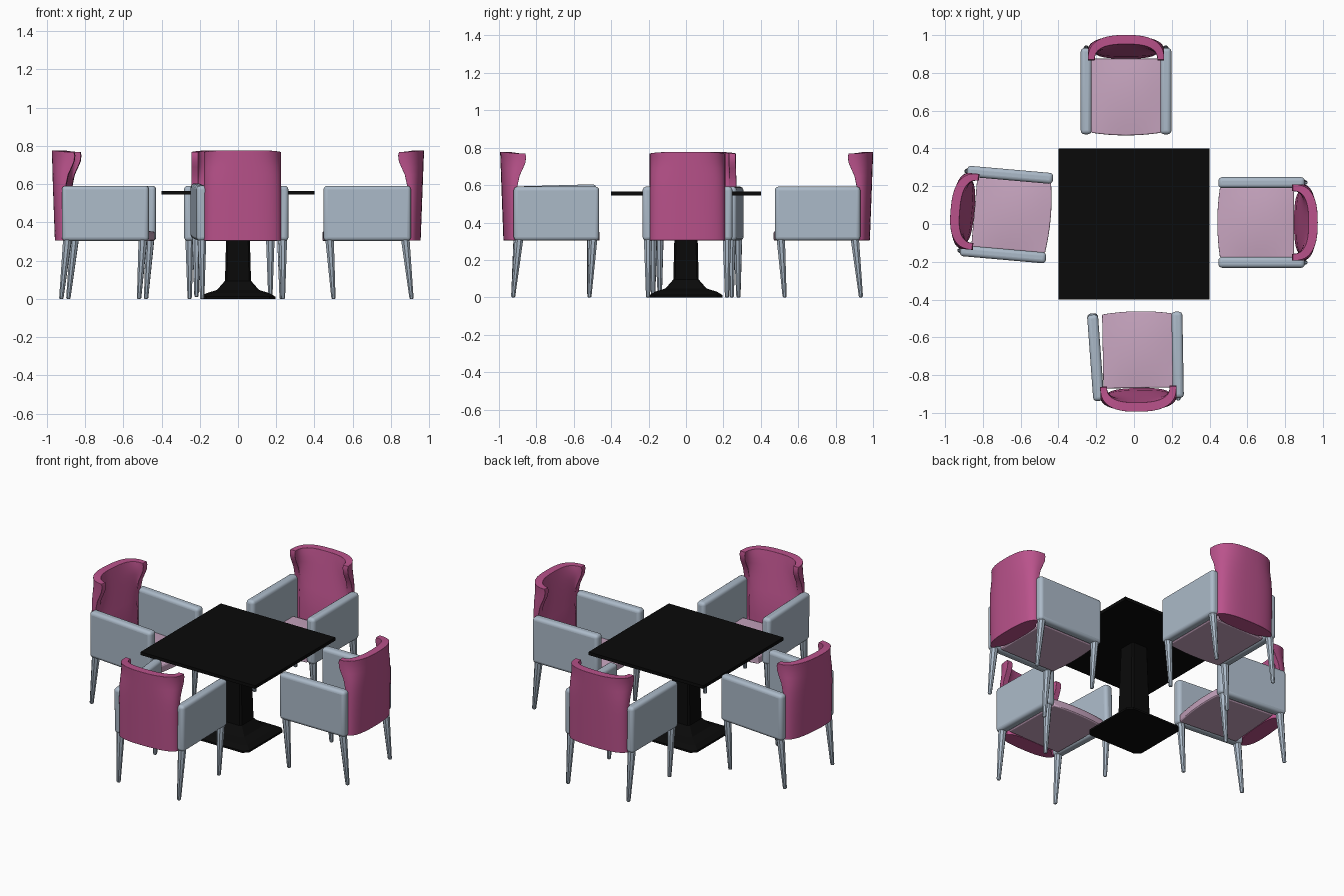
import bpy, bmesh
from math import sin, cos, pi, radians
from mathutils import Matrix, Vector

cube = bpy.data.objects.get("Cube")
if cube:
    bpy.data.objects.remove(cube)


def material(name, rgb):
    m = bpy.data.materials.new(name)
    m.use_nodes = True
    m.diffuse_color = (*rgb, 1)
    bsdf = m.node_tree.nodes["Principled BSDF"]
    bsdf.inputs["Base Color"].default_value = (*rgb, 1)
    bsdf.inputs["Roughness"].default_value = 0.7
    return m


BLACK = material("black", (0.003, 0.003, 0.003))
MAGENTA = material("magenta", (0.49, 0.085, 0.26))
GREY = material("blue_grey", (0.41, 0.49, 0.58))
PINK = material("pale_pink", (0.58, 0.38, 0.53))


def finish(bm, name, mat):
    bmesh.ops.recalc_face_normals(bm, faces=bm.faces)
    mesh = bpy.data.meshes.new(name)
    bm.to_mesh(mesh)
    bm.free()
    mesh.materials.append(mat)
    return mesh


def place(name, mesh, matrix=Matrix(), bevel=0, smooth=True):
    ob = bpy.data.objects.new(name, mesh)
    bpy.context.collection.objects.link(ob)
    ob.matrix_world = matrix
    if bevel:
        mod = ob.modifiers.new("rounding", 'BEVEL')
        mod.width, mod.segments = bevel, 4
        mod.limit_method, mod.angle_limit = 'ANGLE', radians(50)
    if smooth:
        for p in mesh.polygons:
            p.use_smooth = True
    return ob


def box(lo, hi):
    bm = bmesh.new()
    bmesh.ops.create_cube(bm, size=1)
    lo, hi = Vector(lo), Vector(hi)
    size = hi - lo
    for v in bm.verts:
        v.co = Vector(a * b for a, b in zip(v.co, size)) + (lo + hi) / 2
    return bm


def loft(rings):
    """Join equal closed rings and cap both ends."""
    bm = bmesh.new()
    loops = [[bm.verts.new(p) for p in ring] for ring in rings]
    n = len(loops[0])
    for a, b in zip(loops, loops[1:]):
        for i in range(n):
            j = (i + 1) % n
            bm.faces.new((a[i], a[j], b[j], b[i]))
    bm.faces.new(loops[0])
    bm.faces.new(loops[-1])
    return bm


def lerp_profile(z, pts):
    for (z0, a), (z1, b) in zip(pts, pts[1:]):
        if z <= z1:
            return a + (b - a) * max(0, (z - z0) / (z1 - z0))
    return pts[-1][1]


# Table: thin square top on a flared square pedestal
place("table_top", finish(box((-.4, -.4, .545), (.4, .4, .565)), "table_top", BLACK), smooth=False)
pedestal = [(.195, 0), (.195, .012), (.165, .03), (.11, .047), (.068, .095), (.056, .546)]
rings = []
for r, z in pedestal:
    c = r * .85
    rings.append([(x, y, z) for x, y in ((c, -r), (r, -c), (r, c), (c, r),
                                         (-c, r), (-r, c), (-r, -c), (-c, -r))])
place("table_pedestal", finish(loft(rings), "table_pedestal", BLACK), smooth=False)


# Curved winged backrest: each column runs up the outside and down the inside
WING = [(.305, .44), (.58, .44), (.65, .425), (.70, .402), (.735, .388), (.78, .395)]
OUTER = [(.305, .508), (.78, .526)]
INNER = [(.305, .40), (.45, .41), (.78, .478)]
LEVELS = [.305, .38, .46, .54, .60, .65, .69, .72, .75, .777]


def back_point(a, z, outside):
    s, c = sin(a), max(0, cos(a))
    half, y_mid = (.202, lerp_profile(z, OUTER)) if outside else (.166, lerp_profile(z, INNER))
    tip = lerp_profile(z, WING)
    e = 2 / 2.6
    x = half * abs(s) ** e * (1 if s > 0 else -1)
    drop = .008 * s ** 4 if z > .76 else 0
    return (x, tip + (y_mid - tip) * c ** e, z - drop)


columns = []
for i in range(25):
    a = -pi / 2 + pi * i / 24
    columns.append([back_point(a, z, True) for z in LEVELS]
                   + [back_point(a, z, False) for z in reversed(LEVELS)])
bm = loft(columns)
# replace the end caps with quad strips
bmesh.ops.delete(bm, geom=[f for f in bm.faces if len(f.verts) > 4], context='FACES_ONLY')
bm.verts.ensure_lookup_table()
n = 2 * len(LEVELS)
for start in (0, 24 * n):
    for k in range(len(LEVELS) - 1):
        bm.faces.new([bm.verts[start + q] for q in (k, k + 1, n - 2 - k, n - 1 - k)])
back_mesh = finish(bm, "backrest", MAGENTA)

# Seat cushion: domed slab with a bowed front
bm = box((-.185, .008, .303), (.185, .40, .352))
bmesh.ops.subdivide_edges(bm, edges=bm.edges, cuts=7, use_grid_fill=True)
for v in bm.verts:
    u, w = v.co.x / .185, (v.co.y - .204) / .196
    if v.co.z > .34:
        v.co.z += .014 * (1 - u * u) * (1 - w * w)
    v.co.y -= .014 * (1 - u * u) * max(0, -w)
seat_mesh = finish(bm, "seat", PINK)

# Arm panel and tapered legs, both centred on x = 0
arm_mesh = finish(box((-.029, 0, .303), (.029, .457, .592)), "arm", GREY)


def leg(name, y_top, y_foot):
    rings = [[(r * cos(pi * k / 4 + pi / 8), y + r * sin(pi * k / 4 + pi / 8), z) for k in range(8)]
             for y, r, z in ((y_foot, .009, 0), (y_foot, .012, .006), (y_top, .024, .31))]
    return finish(loft(rings), name, GREY)


front_leg = leg("front_leg", .032, .052)
rear_leg = leg("rear_leg", .428, .46)


def chair(label, x, y, turn, loose=0):
    base = Matrix.Translation((x, y, 0)) @ Matrix.Rotation(radians(turn), 4, 'Z')
    place(label + "_backrest", back_mesh, base, .014)
    place(label + "_seat", seat_mesh, base, .014)
    for side, sx in (("left", 1), ("right", -1)):
        m = base @ Matrix.Translation((.211 * sx, 0, 0))
        # one arm may sit slightly askew
        if loose and sx > 0:
            pivot = Matrix.Translation((0, .455, .3))
            tilt = Matrix.Rotation(radians(loose), 4, 'Z') @ Matrix.Rotation(radians(-loose / 2), 4, 'X')
            m = m @ pivot @ tilt @ pivot.inverted()
        place(f"{label}_{side}_arm", arm_mesh, m, .02)
        place(f"{label}_{side}_front_leg", front_leg, m, .003)
        place(f"{label}_{side}_rear_leg", rear_leg, m, .003)


chair("rear_chair", -.042, .475, 0)
chair("front_chair", .016, -.468, 181, 3.2)
chair("left_chair", .447, .008, -90)
chair("right_chair", -.447, .03, 85)

# Smooth shading with kept creases
bpy.ops.object.select_all(action='DESELECT')
for ob in bpy.context.collection.objects:
    if ob.type == 'MESH' and not ob.name.startswith("table"):
        ob.select_set(True)
        bpy.context.view_layer.objects.active = ob
bpy.ops.object.shade_smooth_by_angle(angle=radians(40))
